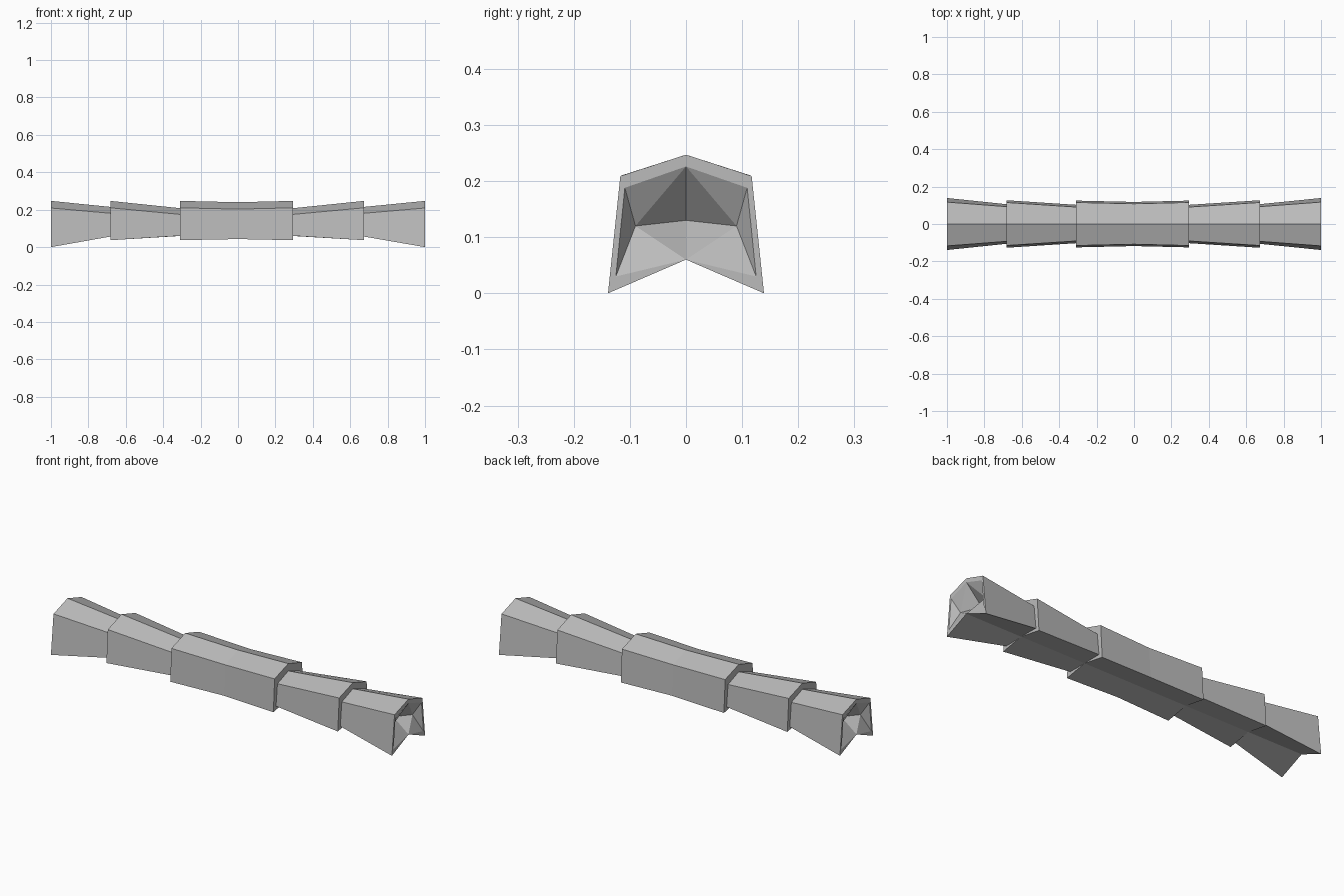
import bpy, bmesh

cube = bpy.data.objects.get("Cube")
if cube:
    bpy.data.objects.remove(cube)

stone = bpy.data.materials.new("plain grey")
stone.use_nodes = True
grey = (0.5, 0.5, 0.5, 1)
stone.diffuse_color = grey
stone.node_tree.nodes["Principled BSDF"].inputs["Base Color"].default_value = grey

VALLEY = 0.06


def section(bm, x, ridge, shoulder_y, shoulder_z, foot_y, foot_z):
    """Six-sided arrow-shaped cross-section at x."""
    pts = [(0, ridge), (shoulder_y, shoulder_z), (foot_y, foot_z),
           (0, VALLEY), (-foot_y, foot_z), (-shoulder_y, shoulder_z)]
    return [bm.verts.new((x, y, z)) for y, z in pts]


def skin(bm, a, b):
    """Bridge two rings of equal length."""
    for i in range(len(a)):
        j = (i + 1) % len(a)
        bm.faces.new((a[i], a[j], b[j], b[i]))


def finish(bm, name):
    bmesh.ops.remove_doubles(bm, verts=bm.verts, dist=1e-5)
    bmesh.ops.recalc_face_normals(bm, faces=bm.faces)
    mesh = bpy.data.meshes.new(name)
    bm.to_mesh(mesh)
    bm.free()
    mesh.materials.append(stone)
    bpy.context.collection.objects.link(bpy.data.objects.new(name, mesh))


def segment(name, sections, hollow_side=0):
    bm = bmesh.new()
    rings = [section(bm, *s) for s in sections]
    for a, b in zip(rings, rings[1:]):
        skin(bm, a, b)
    bm.faces.new(rings[0])
    if hollow_side:
        hollow(bm, rings[-1], hollow_side)
    else:
        bm.faces.new(rings[-1])
    finish(bm, name)


def hollow(bm, outer, side):
    """Narrow flat rim around a shallow faceted recess."""
    x = side
    inner = section(bm, x, 0.226, 0.109, 0.188, 0.125, 0.03)
    bm.verts.remove(inner[3])
    inner[3] = outer[3]
    for i in range(6):
        j = (i + 1) % 6
        corners = (outer[i], outer[j], inner[j], inner[i])
        bm.faces.new(list(dict.fromkeys(corners)))
    top, bottom = inner[0], inner[3]
    deep = bm.verts.new((x - side * 0.09, 0, 0.13))
    for shoulder, foot, sign in ((inner[1], inner[2], 1), (inner[5], inner[4], -1)):
        rib = bm.verts.new((x - side * 0.04, sign * 0.09, 0.12))
        for a, b in ((top, shoulder), (shoulder, foot), (foot, bottom)):
            bm.faces.new((a, b, rib))
        bm.faces.new((top, rib, deep))
        bm.faces.new((rib, bottom, deep))


# Central block, slightly waisted
segment("middle_block", [
    (-0.31, 0.247, 0.115, 0.21, 0.125, 0.037),
    (0, 0.24, 0.108, 0.203, 0.118, 0.043),
    (0.295, 0.247, 0.115, 0.21, 0.125, 0.037)])

# Flared blocks on each side, each tucked into its neighbour
for label, side, inner_x, outer_x in (("left", 1, 0.295, 0.674),
                                      ("right", -1, 0.31, 0.683)):
    segment(label + "_inner_block", [
        (side * (inner_x - 0.01), 0.207, 0.09, 0.174, 0.102, 0.061),
        (side * outer_x, 0.247, 0.115, 0.21, 0.127, 0.037)])
    segment(label + "_end_block", [
        (side * (outer_x - 0.01), 0.214, 0.092, 0.18, 0.105, 0.058),
        (side, 0.247, 0.117, 0.209, 0.139, 0)], side)
